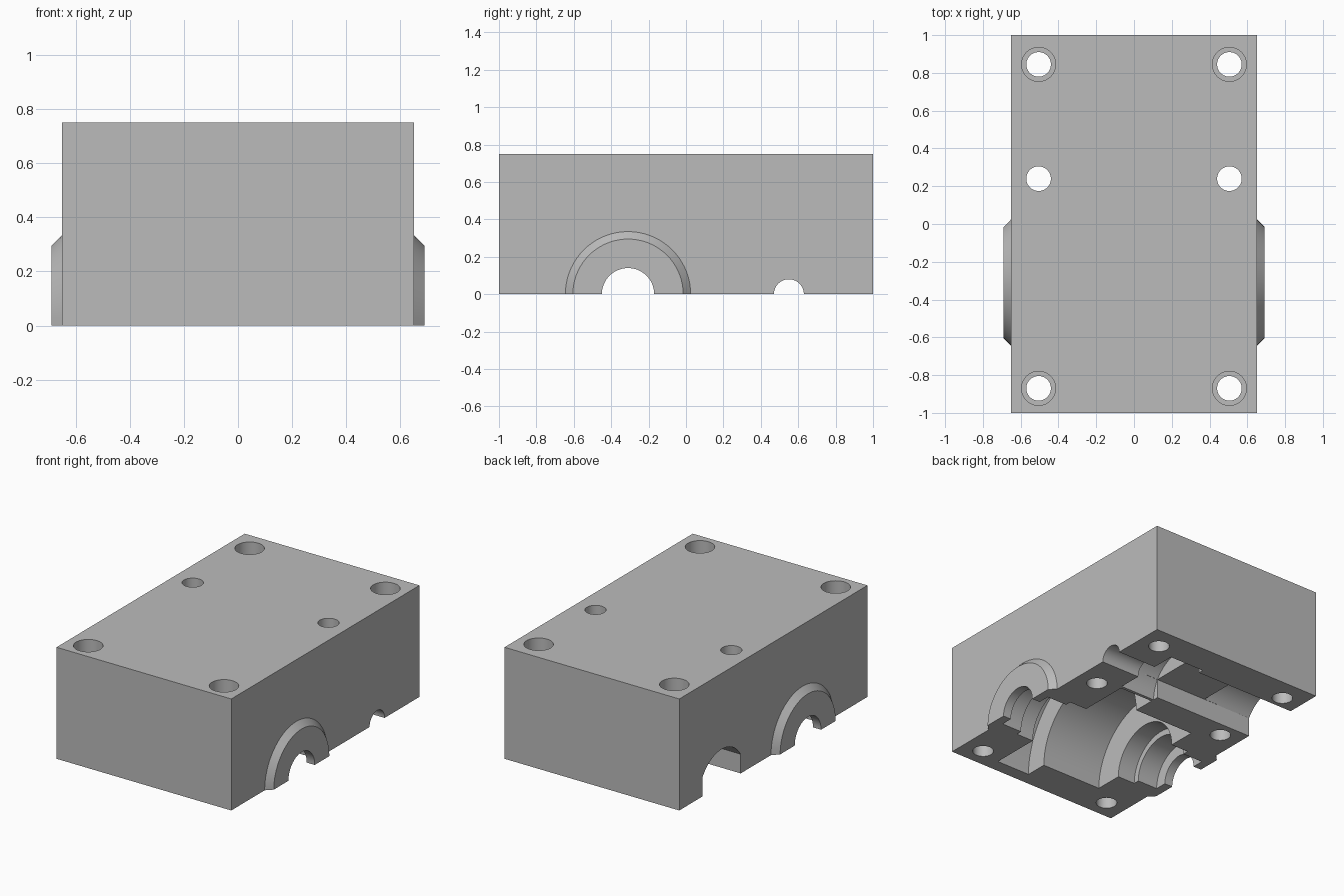
import bpy, bmesh, math
from mathutils import Matrix

cube = bpy.data.objects.get("Cube")
if cube:
    bpy.data.objects.remove(cube, do_unlink=True)

GEAR_Y, MOTOR_Y = -0.31, 0.55
SEGMENTS = 72


def finish(name, bm):
    bmesh.ops.recalc_face_normals(bm, faces=bm.faces)
    mesh = bpy.data.meshes.new(name)
    bm.to_mesh(mesh)
    bm.free()
    obj = bpy.data.objects.new(name, mesh)
    bpy.context.collection.objects.link(obj)
    return obj


def box(name, low, high):
    bm = bmesh.new()
    bmesh.ops.create_cube(bm, size=1)
    for v in bm.verts:
        v.co = [a + (b - a) * (c + 0.5) for a, b, c in zip(low, high, v.co)]
    return finish(name, bm)


def skin(name, rings, matrix=Matrix()):
    """Closed solid through a list of equal-sized rings of points."""
    bm = bmesh.new()
    loops = [[bm.verts.new(matrix @ Matrix.Translation(p).translation) for p in ring]
             for ring in rings]
    count = len(loops[0])
    for a, b in zip(loops, loops[1:]):
        for i in range(count):
            j = (i + 1) % count
            bm.faces.new((a[i], a[j], b[j], b[i]))
    bm.faces.new(loops[0])
    bm.faces.new(loops[-1])
    return finish(name, bm)


def lathe(name, profile, matrix):
    """Solid of revolution about local z from (height, radius) pairs."""
    angles = [2 * math.pi * i / SEGMENTS for i in range(SEGMENTS)]
    return skin(name, [[(r * math.cos(t), r * math.sin(t), h) for t in angles]
                       for h, r in profile], matrix)


def along_x(y):
    return Matrix.Translation((0, y, 0)) @ Matrix.Rotation(math.pi / 2, 4, "Y")


def combine(target, tool, operation):
    mod = target.modifiers.new("combine", "BOOLEAN")
    mod.operation, mod.solver, mod.object = operation, "EXACT", tool
    bpy.context.view_layer.objects.active = target
    bpy.ops.object.modifier_apply(modifier=mod.name)
    bpy.data.objects.remove(tool, do_unlink=True)


# Block, started below the split plane and trimmed last
housing = box("gearbox_housing", (-0.65, -1, -0.8), (0.65, 1, 0.75))

# Chamfered shaft bosses on both sides
for side in (1, -1):
    boss = lathe("boss", [(side * 0.5, 0.335), (side * 0.65, 0.335), (side * 0.69, 0.295)],
                 along_x(GEAR_Y))
    combine(housing, boss, "UNION")

# Output shaft bores, stepped bearing seats and gear chamber
bearing = [(0.8, 0.14), (0.63, 0.14), (0.63, 0.22), (0.48, 0.22), (0.48, 0.26), (0.35, 0.26)]
chamber = [(0.35, 0.6), (0.1, 0.6), (0.1, 0.45), (-0.35, 0.45)]
mirrored = [(-x, r) for x, r in reversed(bearing)]
combine(housing, lathe("gear_cutter", bearing + chamber + mirrored, along_x(GEAR_Y)), "DIFFERENCE")

# Pinion chamber and its small shaft hole
pinion = [(0.8, 0.08), (0.36, 0.08), (0.36, 0.24), (0.1, 0.24)]
combine(housing, lathe("pinion_cutter", pinion, along_x(MOTOR_Y)), "DIFFERENCE")

# Low rectangular slot, then the flat-sided round motor seat
combine(housing, box("slot_cutter", (-0.4, MOTOR_Y - 0.203, -0.9),
                     (0.2, MOTOR_Y + 0.203, 0.13)), "DIFFERENCE")
start = math.acos(0.203 / 0.24)
arc = [start + (math.pi - 2 * start) * i / 24 for i in range(25)]
section = [(MOTOR_Y + 0.24 * math.cos(t), 0.24 * math.sin(t)) for t in arc]
section += [(MOTOR_Y - 0.203, -0.9), (MOTOR_Y + 0.203, -0.9)]
motor = skin("motor_cutter", [[(x, y, z) for y, z in section] for x in (-0.285, -0.8)])
combine(housing, motor, "DIFFERENCE")

# Bolt holes, counterbored at the four corners
plain = [(-0.9, 0.065), (0.9, 0.065)]
counterbored = [(-0.9, 0.065), (0.4, 0.065), (0.4, 0.09), (0.9, 0.09)]
for x in (-0.505, 0.505):
    for y, profile in ((0.845, counterbored), (0.24, plain), (-0.87, counterbored)):
        hole = lathe("bolt_cutter", profile, Matrix.Translation((x, y, 0)))
        combine(housing, hole, "DIFFERENCE")

# Trim everything below the split plane
combine(housing, box("trim_cutter", (-2, -2, -2), (2, 2, 0)), "DIFFERENCE")

# Single grey material
grey = bpy.data.materials.new("plain_grey")
grey.use_nodes = True
colour = (0.5, 0.5, 0.5, 1)
grey.diffuse_color = colour
grey.node_tree.nodes["Principled BSDF"].inputs["Base Color"].default_value = colour
housing.data.materials.clear()
housing.data.materials.append(grey)
for face in housing.data.polygons:
    face.material_index = 0

bpy.ops.object.select_all(action="DESELECT")
housing.select_set(True)
bpy.context.view_layer.objects.active = housing
bpy.ops.object.shade_smooth_by_angle(angle=math.radians(30))
